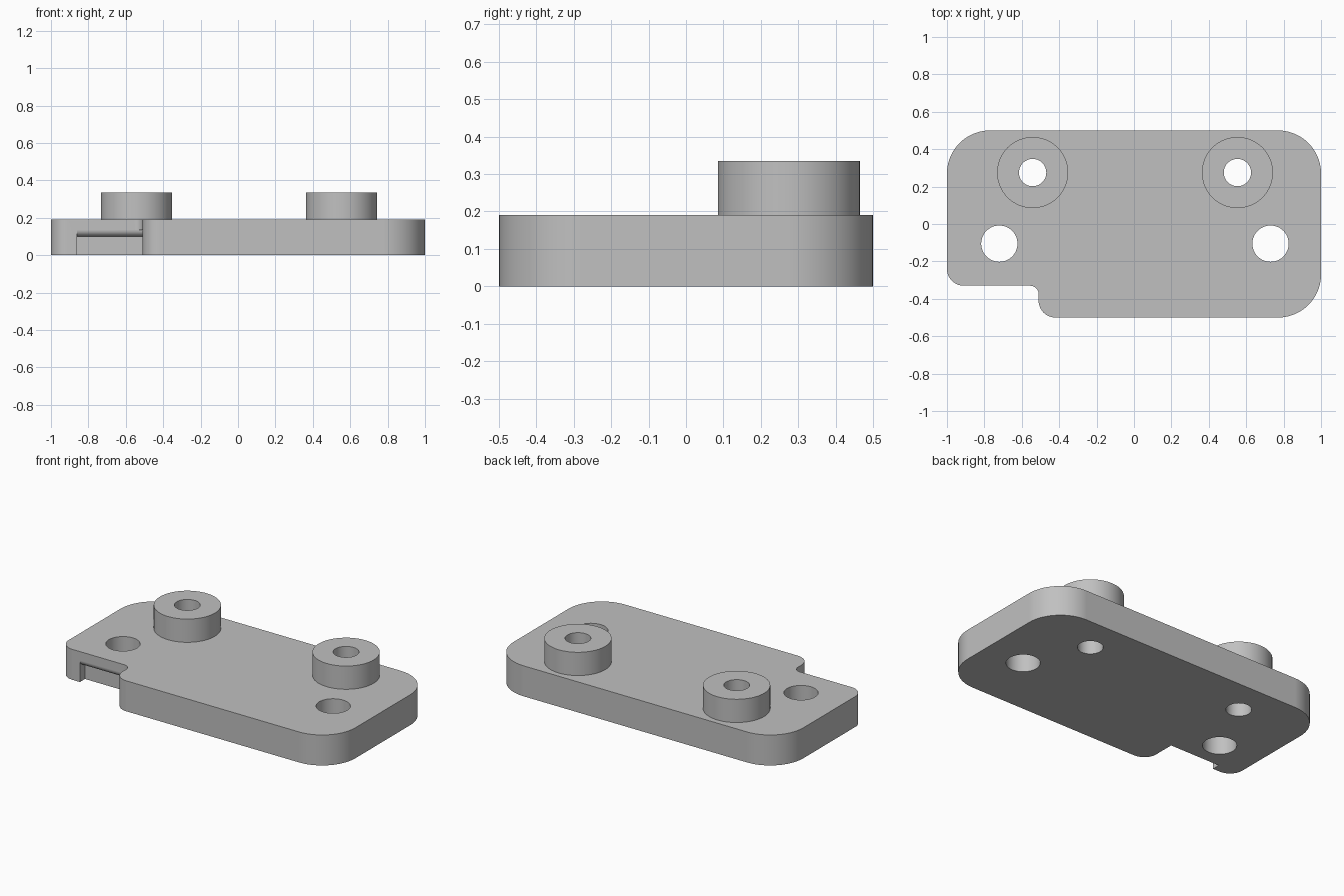
import bpy, bmesh
from math import sin, cos, pi, radians
from mathutils import Vector

if "Cube" in bpy.data.objects:
    bpy.data.objects.remove(bpy.data.objects["Cube"], do_unlink=True)

THICK, TOP = 0.19, 0.335
HOLE_R, BOSS_R, MOUNT_R = 0.073, 0.19, 0.097
BOSSES = {"right": (-0.542, 0.275), "left": (0.553, 0.275)}
MOUNTS = [(-0.72, -0.105), (0.73, -0.105)]

grey = bpy.data.materials.new("plain grey")
grey.use_nodes = True
colour = (0.53, 0.53, 0.53, 1)
grey.diffuse_color = colour
grey.node_tree.nodes["Principled BSDF"].inputs["Base Color"].default_value = colour


def make_object(name, bm):
    bmesh.ops.recalc_face_normals(bm, faces=bm.faces)
    mesh = bpy.data.meshes.new(name)
    bm.to_mesh(mesh)
    bm.free()
    mesh.materials.append(grey)
    obj = bpy.data.objects.new(name, mesh)
    bpy.context.collection.objects.link(obj)
    return obj


def prism(name, points, direction):
    bm = bmesh.new()
    face = bm.faces.new([bm.verts.new(p) for p in points])
    new = bmesh.ops.extrude_face_region(bm, geom=[face], use_keep_orig=True)["geom"]
    moved = [g for g in new if isinstance(g, bmesh.types.BMVert)]
    bmesh.ops.translate(bm, verts=moved, vec=direction)
    return make_object(name, bm)


def rounded(corners, steps=14):
    """Outline whose corners (x, y, radius) are replaced by arcs."""
    out = []
    for i, (x, y, r) in enumerate(corners):
        p = Vector((x, y))
        a = (Vector(corners[i - 1][:2]) - p).normalized()
        b = (Vector(corners[(i + 1) % len(corners)][:2]) - p).normalized()
        if r == 0:
            out.append(p)
            continue
        for k in range(steps + 1):
            t = k / steps * pi / 2
            out.append(p + r * (a + b) - r * (a * sin(t) + b * cos(t)))
    return out


def circle(x, y, r, z, n=64):
    return [(x + r * cos(2 * pi * k / n), y + r * sin(2 * pi * k / n), z) for k in range(n)]


def activate(obj):
    bpy.ops.object.select_all(action='DESELECT')
    obj.select_set(True)
    bpy.context.view_layer.objects.active = obj


def cut(obj, cutter):
    cutter.hide_render = True
    mod = obj.modifiers.new("cut", 'BOOLEAN')
    mod.operation, mod.solver, mod.object = 'DIFFERENCE', 'EXACT', cutter
    activate(obj)
    bpy.ops.object.modifier_apply(modifier=mod.name)
    bpy.data.objects.remove(cutter, do_unlink=True)


def smooth(obj):
    activate(obj)
    bpy.ops.object.shade_smooth_by_angle(angle=radians(30))
    mod = obj.modifiers.new("flat face normals", 'WEIGHTED_NORMAL')
    mod.keep_sharp = True


# Base plate with a stepped front corner
outline = rounded([(1, 0.5, 0.23), (-1, 0.5, 0.23), (-1, -0.33, 0.09),
                   (-0.51, -0.33, 0.045), (-0.51, -0.5, 0.09), (1, -0.5, 0.23)])
plate = prism("base_plate", [(p.x, p.y, 0) for p in outline], (0, 0, THICK))

# Through holes
for x, y in MOUNTS:
    cut(plate, prism("mount_cutter", circle(x, y, MOUNT_R, -0.1), (0, 0, 0.5)))
for x, y in BOSSES.values():
    cut(plate, prism("boss_cutter", circle(x, y, HOLE_R, -0.1), (0, 0, 0.5)))

# Undercut below the step, with a rounded lip
lip = [(-0.33 + 0.035 * (1 - cos(t)), 0.135 - 0.035 * sin(t))
       for t in [k / 10 * pi / 2 for k in range(11)]]
profile = [(-0.4, -0.1), (-0.4, 0.135)] + lip + [(-0.28, 0.1), (-0.28, -0.1)]
cut(plate, prism("undercut_cutter", [(-0.86, y, z) for y, z in profile], (0.351, 0, 0)))
smooth(plate)

# Raised bosses, open underneath where they meet the plate
for side, (x, y) in BOSSES.items():
    bm = bmesh.new()
    rings = [[bm.verts.new(p) for p in circle(x, y, r, z)]
             for r, z in [(BOSS_R, THICK), (BOSS_R, TOP), (HOLE_R, TOP), (HOLE_R, THICK)]]
    for low, high in zip(rings, rings[1:]):
        for k in range(len(low)):
            bm.faces.new((low[k - 1], low[k], high[k], high[k - 1]))
    smooth(make_object(side + "_boss", bm))
